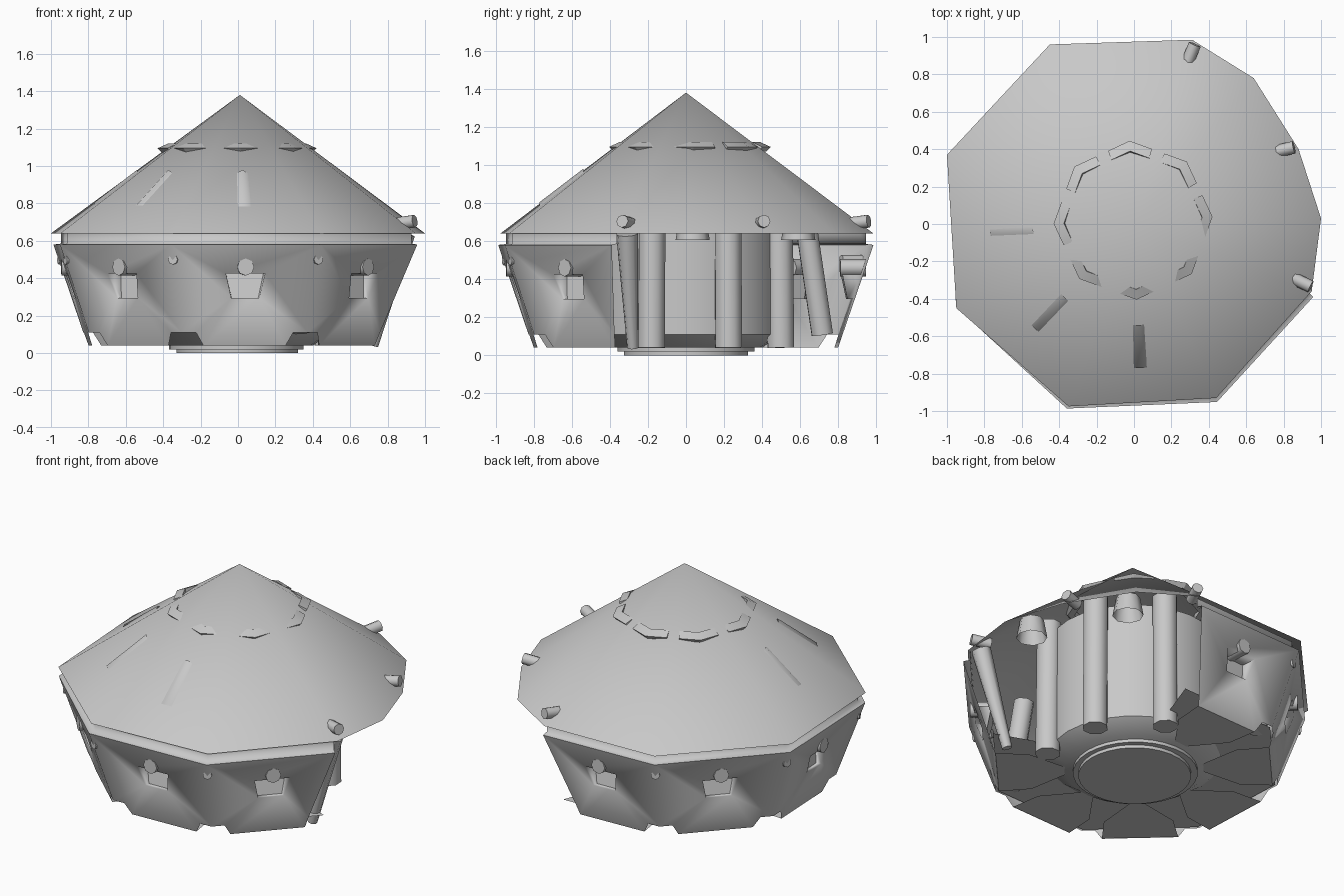
import bpy, bmesh, math
from mathutils import Vector

cube = bpy.data.objects.get("Cube")
if cube:
    bpy.data.objects.remove(cube, do_unlink=True)

stone = bpy.data.materials.new("pale_grey")
stone.use_nodes = True
GREY = (0.58, 0.58, 0.58, 1)
stone.diffuse_color = GREY
stone.node_tree.nodes["Principled BSDF"].inputs["Base Color"].default_value = GREY

FIRST = 25          # angle of the first octagon corner
STEP = 45
SPREAD = math.tan(math.radians(STEP / 2))
WALL_MIDS = [92.5 + STEP * i for i in range(6)]
OPEN_MIDS = [2.5, 47.5]


def polar(r, deg, z):
    a = math.radians(deg)
    return Vector((r * math.cos(a), r * math.sin(a), z))


def local(deg, out, side, z):
    """Point given by distance outward and sideways from a wall's middle line."""
    return polar(out, deg, z) + polar(side, deg + 90, 0)


def finish(bm, name, smooth=None):
    me = bpy.data.meshes.new(name)
    bm.to_mesh(me)
    bm.free()
    me.materials.append(stone)
    ob = bpy.data.objects.new(name, me)
    bpy.context.collection.objects.link(ob)
    if smooth is not None:
        bpy.ops.object.select_all(action='DESELECT')
        ob.select_set(True)
        bpy.context.view_layer.objects.active = ob
        bpy.ops.object.shade_smooth_by_angle(angle=math.radians(smooth))
    return ob


def face(bm, points):
    return bm.faces.new([bm.verts.new(p) for p in points])


def tube(name, start, end, r1, r2=None, sides=8, caps=True, smooth=50):
    """Straight round post between two points."""
    start, end = Vector(start), Vector(end)
    axis = end - start
    bm = bmesh.new()
    bmesh.ops.create_cone(bm, cap_ends=caps, segments=sides, radius1=r1,
                          radius2=r1 if r2 is None else r2, depth=axis.length)
    turn = axis.to_track_quat('Z', 'Y').to_matrix().to_4x4()
    bmesh.ops.transform(bm, matrix=turn, verts=bm.verts)
    bmesh.ops.translate(bm, vec=(start + end) / 2, verts=bm.verts)
    return finish(bm, name, smooth)


# Roof: an eight-sided cone whose eave is rounder above the open side
bm = bmesh.new()
rim = ((-0.45, 0.96), (-1.0, 0.37), (-0.95, -0.45), (-0.35, -0.975), (0.44, -0.93),
       (0.95, -0.36), (1.0, 0.03), (0.88, 0.40), (0.64, 0.78), (0.31, 0.985))
rim_verts = [bm.verts.new((x, y, 0.64)) for x, y in rim]
apex = bm.verts.new((0.01, 0, 1.38))
for i, v in enumerate(rim_verts):
    bm.faces.new((v, rim_verts[(i + 1) % len(rim_verts)], apex))
finish(bm, "roof", 80)

# Ring of bent hoods around the upper roof
for i in range(8):
    deg = 92.5 + STEP * i
    bm = bmesh.new()
    loops = []
    for turn, blend in ((-1, 0.39), (0, 0), (1, 0.39)):
        def corner(r, z):
            tip = polar(r, deg, z)
            return tip.lerp(polar(r, deg + turn * STEP, z), blend) + Vector((-0.005, 0.02, 0))
        loops.append([bm.verts.new(corner(r, z)) for r, z in
                      ((0.36, 1.07), (0.40, 1.07), (0.425, 1.095), (0.37, 1.12))])
    for a, b in zip(loops, loops[1:]):
        for j in range(4):
            k = (j + 1) % 4
            bm.faces.new((a[j], b[j], b[k], a[k]))
    bm.faces.new(loops[0])
    bm.faces.new(loops[-1][::-1])
    bmesh.ops.recalc_face_normals(bm, faces=bm.faces)
    finish(bm, "roof_hood", 25)

# Slim ridges lying on the roof
for deg in (183.5, 226.5, 272.5):
    bm = bmesh.new()
    ends = [(r, 1.38 - 0.74 * r / 0.97) for r in (0.54, 0.77)]
    low = [local(deg, r, s, z - 0.01) for r, z in ends for s in (-0.035, 0.035)]
    top = [local(deg, r, 0, z + 0.012) for r, z in ends]
    v = [bm.verts.new(p) for p in low + top]
    for f in ((0, 2, 5, 4), (3, 1, 4, 5), (0, 4, 1), (2, 3, 5), (0, 1, 3, 2)):
        bm.faces.new([v[i] for i in f])
    bmesh.ops.recalc_face_normals(bm, faces=bm.faces)
    finish(bm, "roof_ridge", 80)

# Beam ends poking through the eave
for start, end in (((0.28, 0.85, 0.69), (0.325, 0.96, 0.705)),
                   ((0.75, 0.385, 0.69), (0.855, 0.41, 0.705)),
                   ((0.84, -0.285, 0.69), (0.945, -0.335, 0.705))):
    tube("beam_end", start, end, 0.034)


# Sloping walls with recessed windows, a lobed lower edge and an upper collar
def apothem(z):
    return 0.79 + (z - 0.04) * 0.18 / 0.54


def on_wall(deg, side, z, depth=0):
    return local(deg, apothem(z) - depth, side, z)


def side_profile(is_end):
    """Half widths from the bottom up; walls beside the opening end in a straight edge."""
    if is_end:
        return (0.22, 0.04), (0.229, 0.08), (0.236, 0.11), (0.36, 0.58)
    return ((0.22, 0.04), (0.26, 0.11), (apothem(0.11) * SPREAD, 0.11),
            (apothem(0.58) * SPREAD, 0.58))


FRAME = ((-0.075, 0.295), (0.075, 0.295), (0.105, 0.425), (-0.105, 0.425))
bm = bmesh.new()
panes = bmesh.new()
for deg in WALL_MIDS:
    left = side_profile(deg == WALL_MIDS[0])
    right = side_profile(deg == WALL_MIDS[-1])
    outline = [(-s, z) for s, z in left[2::-1]] + list(right) + [(-left[3][0], left[3][1])]
    o = [bm.verts.new(on_wall(deg, s, z)) for s, z in outline]
    h = [bm.verts.new(on_wall(deg, s, z)) for s, z in FRAME]
    inner = [on_wall(deg, s * 0.95, z, d) for (s, z), d in zip(FRAME, (0.03, 0.03, 0.1, 0.1))]
    back = [bm.verts.new(p) for p in inner]
    face(panes, inner)
    for f in ((o[0], o[1], h[0]), (o[1], o[2], h[0]), (o[2], o[3], h[1], h[0]),
              (o[3], o[4], h[1]), (o[4], o[5], h[1]), (o[5], o[6], h[2], h[1]),
              (o[6], o[7], h[3], h[2]), (o[7], o[0], h[0], h[3])):
        bm.faces.new(f)
    for j in range(4):
        k = (j + 1) % 4
        bm.faces.new((h[j], h[k], back[k], back[j]))
    # collar between wall and roof
    prev = (o[7], o[6])
    for z in (0.585, 0.645):
        new = [bm.verts.new(local(deg, 0.93, s, z)) for s in
               (-min(left[3][0], 0.93 * SPREAD), min(right[3][0], 0.93 * SPREAD))]
        bm.faces.new((prev[0], prev[1], new[1], new[0]))
        prev = new
bmesh.ops.remove_doubles(bm, verts=bm.verts, dist=0.002)
finish(bm, "walls", 100)
finish(panes, "window_panes")

# Rounded lamp above each window
for deg in WALL_MIDS:
    tube("window_lamp", on_wall(deg, 0, 0.46, 0.12), on_wall(deg, 0, 0.46, -0.015), 0.046)

# Small pipe ends on the wall corners
for i in range(2, 7):
    deg = FIRST + STEP * i
    tube("corner_pipe", polar(0.9, deg, 0.5), polar(1.02, deg, 0.5), 0.027)

# Floor behind the walls, with a flat sole under each lobe
bm = bmesh.new()
for deg in WALL_MIDS:
    face(bm, [local(deg, r, s * r * SPREAD, 0.11)
              for r, s in ((0.33, -1), (0.8, -1), (0.8, 1), (0.33, 1))][::-1])
    face(bm, [local(deg, r, s, 0.042) for r, s in
              ((0.79, 0.22), (0.79, -0.22), (0.6, -0.2), (0.34, 0), (0.6, 0.2))])
bmesh.ops.remove_doubles(bm, verts=bm.verts, dist=0.002)
finish(bm, "floor")

# Central drum narrowing into the foot, with a post at each corner
tube("drum_base", (0, 0, 0.04), (0, 0, 0.11), 0.4, 0.5, sides=24)
tube("central_drum", (0, 0, 0.11), (0, 0, 0.85), 0.5, sides=24)
for i in range(8):
    deg = FIRST + STEP * i
    foot = 0.04 if i in (0, 1, 7) else 0.11
    tube("drum_post", polar(0.53, deg, foot), polar(0.52, deg, 0.9), 0.075)

# Post beside the opening, and leaning props behind the walls
tube("door_post", (0.72, -0.28, 0.04), (0.89, -0.31, 0.64), 0.03, 0.058)
for deg in (115, 295):
    tube("leaning_prop", polar(0.79, deg, 0.11), polar(0.7, deg, 0.66), 0.06)

# Hanging rings under the eave
for deg in OPEN_MIDS:
    tube("eave_ring", polar(0.8, deg, 0.605), polar(0.8, deg, 0.72), 0.09, 0.07, caps=False)

# Stepped foot
tube("foot_upper", (-0.01, 0, 0.02), (-0.01, 0, 0.045), 0.36, sides=32)
tube("foot_lower", (-0.005, 0, 0), (-0.005, 0, 0.025), 0.325, sides=32)
